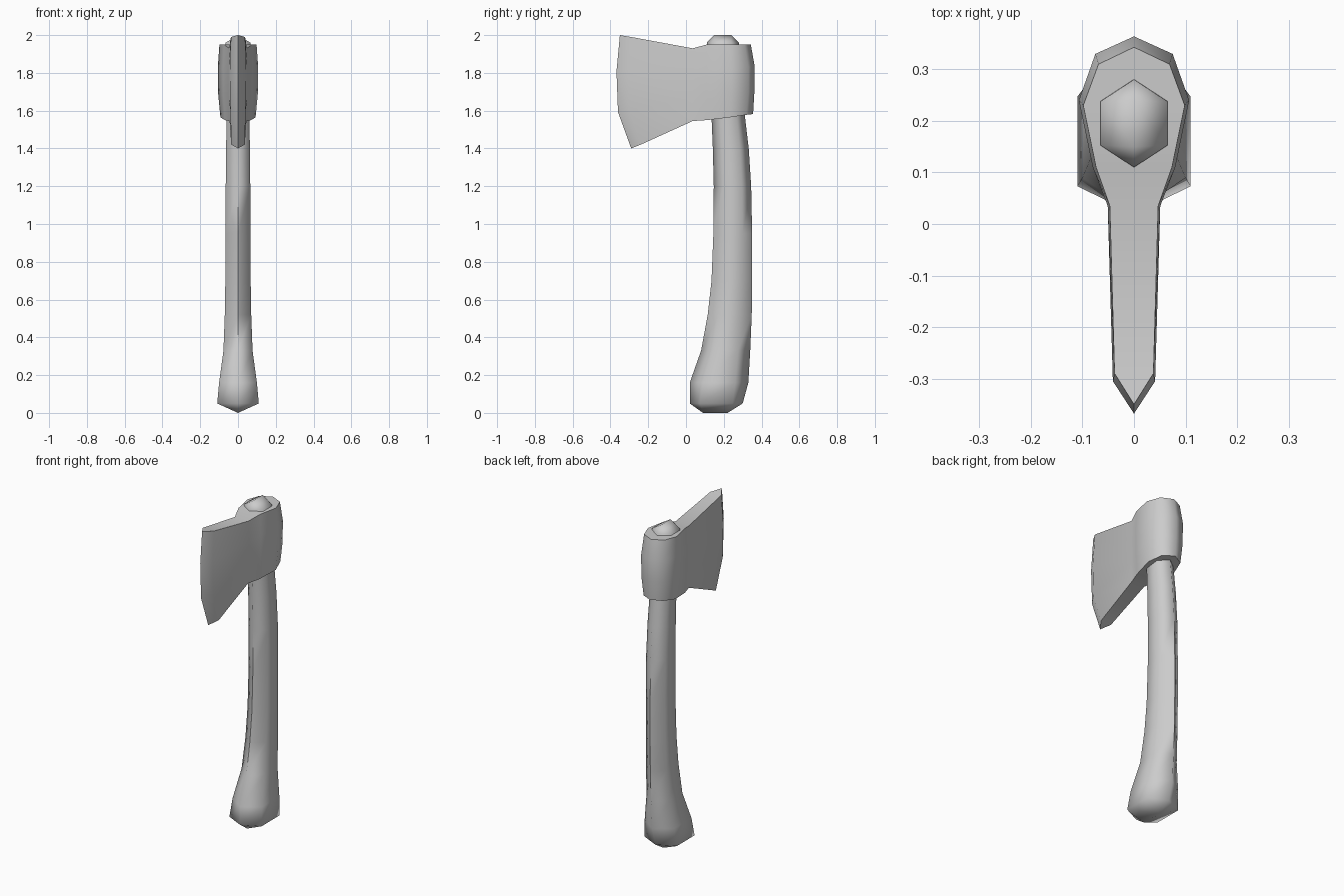
import bpy, math

cube = bpy.data.objects.get("Cube")
if cube:
    bpy.data.objects.remove(cube)

grey = bpy.data.materials.new("plain_grey")
grey.use_nodes = True
colour = (0.6, 0.6, 0.6, 1)
grey.diffuse_color = colour
grey.node_tree.nodes["Principled BSDF"].inputs["Base Color"].default_value = colour


def make_object(name, verts, faces, smooth_angle):
    mesh = bpy.data.meshes.new(name)
    mesh.from_pydata(verts, [], faces)
    mesh.materials.append(grey)
    obj = bpy.data.objects.new(name, mesh)
    bpy.context.collection.objects.link(obj)
    bpy.ops.object.select_all(action="DESELECT")
    obj.select_set(True)
    bpy.context.view_layer.objects.active = obj
    # Weld the doubled points on the centre line and face everything outwards
    bpy.ops.object.mode_set(mode="EDIT")
    bpy.ops.mesh.select_all(action="SELECT")
    bpy.ops.mesh.remove_doubles(threshold=0.0005)
    bpy.ops.mesh.normals_make_consistent(inside=False)
    bpy.ops.object.mode_set(mode="OBJECT")
    bpy.ops.object.shade_smooth_by_angle(angle=math.radians(smooth_angle))
    return obj


# Handle: six-sided rings (height, front y, back y, half width, side flat ratio)
rings = [
    (0.05, 0.02, 0.30, 0.11, 0.62), (0.16, 0.02, 0.33, 0.10, 0.55),
    (0.33, 0.08, 0.34, 0.077, 0.5), (0.52, 0.115, 0.348, 0.07, 0.5),
    (0.70, 0.135, 0.35, 0.067, 0.5), (0.95, 0.145, 0.35, 0.065, 0.5),
    (1.20, 0.147, 0.345, 0.065, 0.5), (1.40, 0.142, 0.332, 0.063, 0.5),
    (1.57, 0.135, 0.312, 0.06, 0.5), (1.96, 0.11, 0.28, 0.065, 0.5),
]
verts, faces = [], []
for z, front, back, w, ratio in rings:
    mid, r = (front + back) / 2, (back - front) / 2
    verts += [(0, front, z), (w, mid - r * ratio, z), (w, mid + r * ratio, z),
              (0, back, z), (-w, mid + r * ratio, z), (-w, mid - r * ratio, z)]
for i in range(len(rings) - 1):
    for k in range(6):
        n = (k + 1) % 6
        faces.append((i * 6 + k, i * 6 + n, i * 6 + 6 + n, i * 6 + 6 + k))
# Ridged caps at the butt and the tip
for base, z, front, back in ((0, 0, 0.09, 0.22), (len(rings) * 6 - 6, 2.0, 0.15, 0.24)):
    a = len(verts)
    verts += [(0, front, z), (0, back, z)]
    faces += [(base, base + 1, a), (base + 1, base + 2, a + 1, a),
              (base + 2, base + 3, a + 1), (base + 3, base + 4, a + 1),
              (base + 4, base + 5, a, a + 1), (base + 5, base, a)]
make_object("handle", verts, faces, 75)

# Axe head: stations from cutting edge to poll (y at four levels, half width, top z, bottom z)
stations = [
    ((-0.35, -0.368, -0.36, -0.29), 0, 2.0, 1.40),
    ((-0.29, -0.305, -0.30, -0.24), 0.041, 1.99, 1.42),
    ((0.035,) * 4, 0.051, 1.93, 1.545),
    ((0.11,) * 4, 0.08, 1.95, 1.55),
    ((0.23, 0.24, 0.24, 0.235), 0.107, 1.95, 1.565),
    ((0.31, 0.33, 0.33, 0.32), 0.075, 1.95, 1.578),
    ((0.343, 0.364, 0.362, 0.355), 0, 1.95, 1.582),
]
levels = (0, 0.32, 0.68, 1)
widths = (0.92, 1, 0.98, 0.87)
verts, faces = [], []
for ys, w, top, bottom in stations:
    for side in (1, -1):
        for y, t, s in zip(ys, levels, widths):
            verts.append((side * w * s, y, top + (bottom - top) * t))
for i in range(len(stations) - 1):
    a, b = i * 8, i * 8 + 8
    for side in (0, 4):
        for k in range(side, side + 3):
            faces.append((a + k, b + k, b + k + 1, a + k + 1))
    for k in (0, 3):
        faces.append((a + k, b + k, b + k + 4, a + k + 4))
make_object("axe_head", verts, faces, 60)
